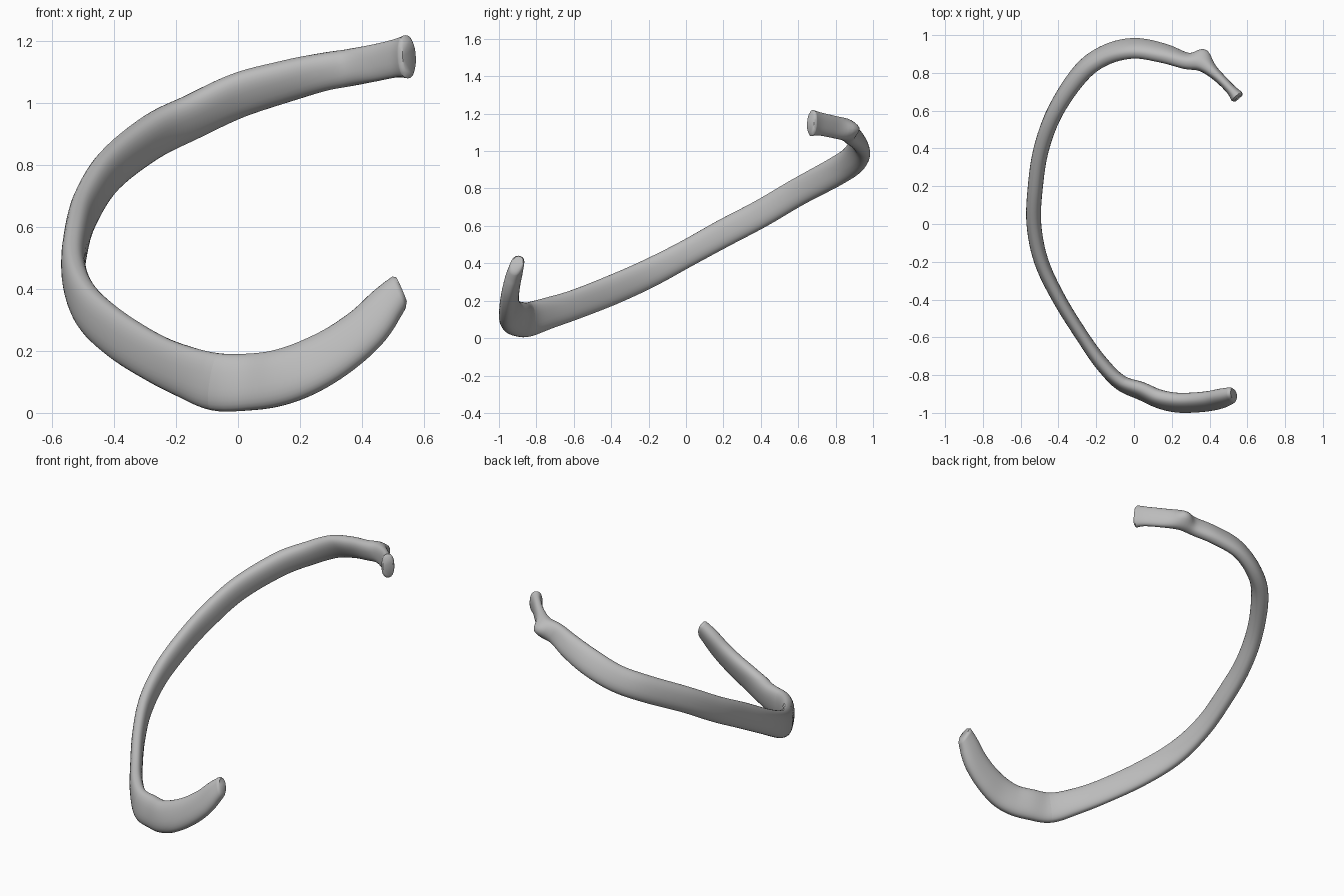
import bpy
import bmesh
import math
from mathutils import Vector

# Stations along the centreline: x, y, z, half height, half thickness, inward lean
CARTILAGE = [
    (.52, -.905, .39, .056, .036, .45), (.475, -.918, .343, .064, .041, .45),
    (.41, -.935, .27, .075, .043, .4), (.32, -.945, .2, .083, .044, .35),
    (.22, -.945, .145, .09, .045, .3), (.13, -.925, .113, .092, .046, .2),
    (.04, -.885, .1, .093, .044, .2),
]
RIB = [
    (-.07, -.84, .1, .093, .04, .1), (-.17, -.74, .132, .085, .038, 0),
    (-.27, -.6, .177, .08, .035, 0), (-.395, -.4, .255, .08, .036, 0),
    (-.49, -.2, .345, .077, .038, 0), (-.53, 0, .45, .072, .039, 0),
    (-.522, .2, .56, .074, .04, 0), (-.49, .4, .665, .074, .041, 0),
    (-.415, .6, .782, .074, .043, .1), (-.28, .8, .89, .077, .047, .25),
    (-.15, .895, .955, .077, .045, .4), (0, .93, 1.025, .077, .042, .5),
    (.15, .905, 1.07, .07, .042, .5), (.27, .865, 1.1, .062, .04, .3),
    (.36, .85, 1.115, .06, .042, .1), (.44, .785, 1.13, .06, .029, 0),
    (.51, .715, 1.145, .062, .027, 0), (.545, .675, 1.15, .07, .036, 0),
]
TUBERCLE = Vector((.365, .89, 1.115))
STEPS = 6
SIDES = 28


def catmull(a, b, c, d, t):
    """Smoothly blend two stations, using their neighbours."""
    return [.5 * (2 * q + (r - p) * t + (2 * p - 5 * q + 4 * r - s) * t ** 2
                  + (3 * q - p - 3 * r + s) * t ** 3)
            for p, q, r, s in zip(a, b, c, d)]


def smooth_path(stations):
    path = []
    last = len(stations) - 1
    for i in range(last):
        quad = [stations[min(max(i + k, 0), last)] for k in (-1, 0, 1, 2)]
        path += [catmull(*quad, s / STEPS) for s in range(STEPS)]
    return path + [list(stations[-1])]


def make_ring(path, i):
    """Rounded flat cross-section, standing across the path."""
    here = path[i]
    centre = Vector(here[:3])
    after = Vector(path[min(i + 1, len(path) - 1)][:3])
    before = Vector(path[max(i - 1, 0)][:3])
    along = (after - before).normalized()
    inward = Vector((-centre.x, -centre.y, 0)).normalized()
    hint = Vector((0, 0, 1)) + inward * here[5]
    side = along.cross(hint).normalized()
    # the cartilage tip is cut on a slant
    square = min(1, .35 + i / (2 * STEPS))
    up = (hint - along * hint.dot(along) * square).normalized()
    ring = []
    for k in range(SIDES):
        a = 2 * math.pi * k / SIDES
        c, s = math.cos(a), math.sin(a)
        c = math.copysign(abs(c) ** .85, c)
        s = math.copysign(abs(s) ** .85, s)
        point = centre + up * here[3] * c + side * here[4] * s
        # knob on the outer side near the head
        if s < 0:
            near = (point - TUBERCLE).length / .045
            point -= side * .035 * -s * math.exp(-near ** 2)
        ring.append(point)
    return ring


def round_end(ring, neighbour):
    """Smaller ring just past an end, to soften its rim."""
    centre = sum(ring, Vector()) / SIDES
    out = (centre - sum(neighbour, Vector()) / SIDES).normalized()
    return [centre + (p - centre) * .78 + out * .012 for p in ring]


def loft(name, rings, material):
    bm = bmesh.new()
    loops = [[bm.verts.new(p) for p in ring] for ring in rings]
    for low, high in zip(loops, loops[1:]):
        for k in range(SIDES):
            n = (k + 1) % SIDES
            bm.faces.new((low[k], low[n], high[n], high[k]))
    bm.faces.new(loops[0])
    bm.faces.new(loops[-1])
    bmesh.ops.recalc_face_normals(bm, faces=bm.faces)
    mesh = bpy.data.meshes.new(name)
    bm.to_mesh(mesh)
    bm.free()
    mesh.shade_smooth()
    mesh.set_sharp_from_angle(angle=math.radians(55))
    mesh.materials.append(material)
    obj = bpy.data.objects.new(name, mesh)
    bpy.context.collection.objects.link(obj)
    return obj


def make_material(name, colour):
    material = bpy.data.materials.new(name)
    material.use_nodes = True
    material.diffuse_color = colour
    material.node_tree.nodes["Principled BSDF"].inputs["Base Color"].default_value = colour
    return material


cube = bpy.data.objects.get("Cube")
if cube:
    bpy.data.objects.remove(cube)

bone_grey = make_material("bone grey", (.5, .5, .5, 1))

# One continuous sweep, split where the cartilage meets the bone
path = smooth_path(CARTILAGE + RIB)
rings = [make_ring(path, i) for i in range(len(path))]
seam = len(CARTILAGE) * STEPS
tip = round_end(rings[0], rings[1])
head = round_end(rings[-1], rings[-2])

loft("costal_cartilage", [tip] + rings[:seam + 1], bone_grey)
loft("rib_bone", rings[seam:] + [head], bone_grey)
